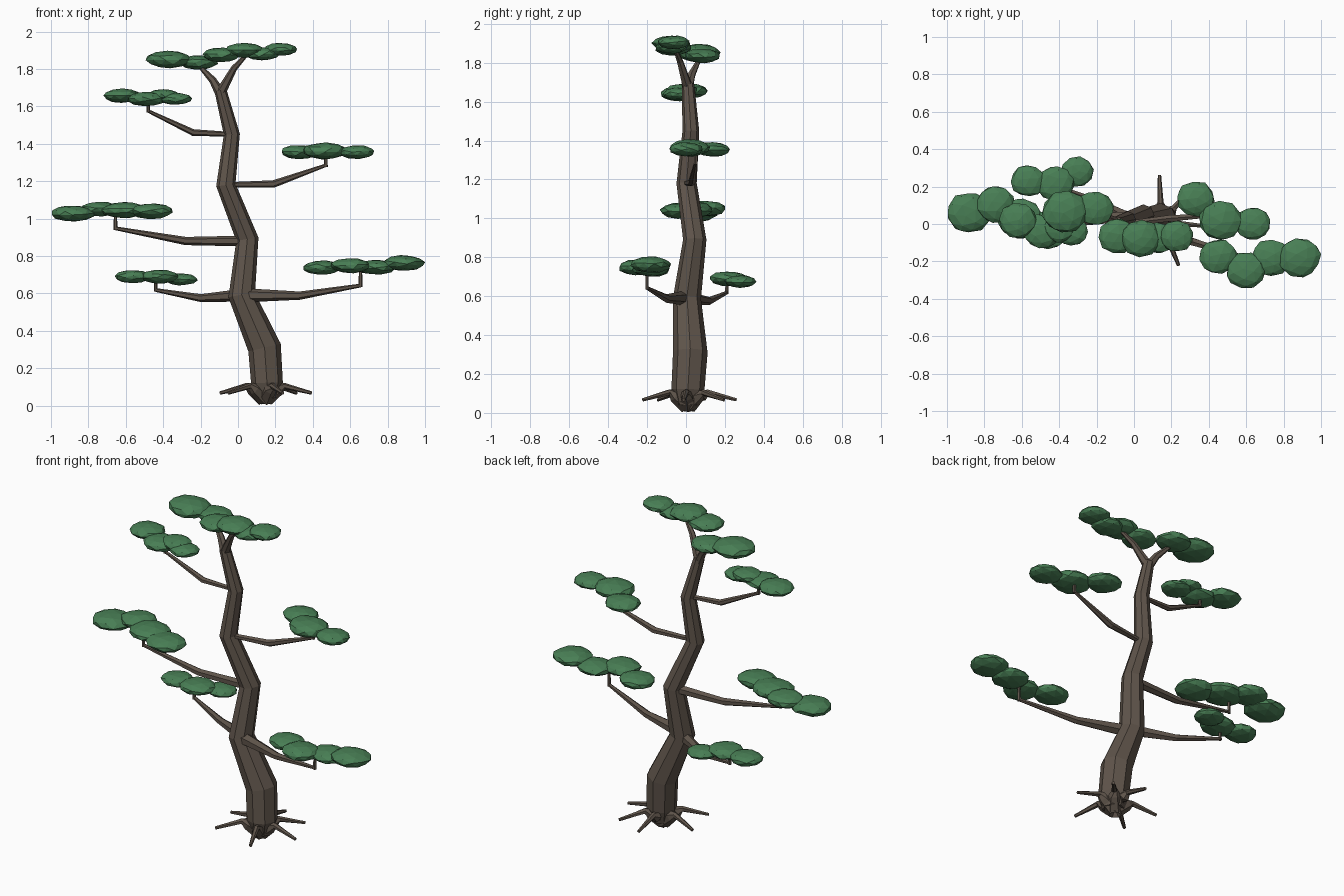
import bpy, bmesh, math, random
from mathutils import Vector, Matrix

if "Cube" in bpy.data.objects:
    bpy.data.objects.remove(bpy.data.objects["Cube"])

random.seed(4)


def material(name, rgb):
    m = bpy.data.materials.new(name)
    m.diffuse_color = (*rgb, 1)
    m.use_nodes = True
    m.node_tree.nodes["Principled BSDF"].inputs["Base Color"].default_value = m.diffuse_color
    return m


bark = material("bark", (0.115, 0.09, 0.07))
leaf = material("leaf", (0.065, 0.21, 0.09))


def finish(bm, name, mat):
    bmesh.ops.recalc_face_normals(bm, faces=bm.faces)
    me = bpy.data.meshes.new(name)
    bm.to_mesh(me)
    bm.free()
    me.materials.append(mat)
    ob = bpy.data.objects.new(name, me)
    bpy.context.collection.objects.link(ob)
    return ob


def tube(bm, path, radii, sides):
    """Sweep a polygon ring along a path with a radius per point."""
    pts = [Vector(p) for p in path]
    rings = []
    for i, p in enumerate(pts):
        t = Vector()
        if i > 0:
            t += (p - pts[i - 1]).normalized()
        if i < len(pts) - 1:
            t += (pts[i + 1] - p).normalized()
        t.normalize()
        ref = Vector((0, 1, 0)) if abs(t.y) < 0.85 else Vector((0, 0, 1))
        u = ref.cross(t).normalized()
        v = t.cross(u)
        rings.append([bm.verts.new(p + radii[i] * (u * math.cos(a) + v * math.sin(a)))
                      for a in (2 * math.pi * k / sides for k in range(sides))])
    for a, b in zip(rings, rings[1:]):
        for k in range(sides):
            j = (k + 1) % sides
            bm.faces.new((a[k], a[j], b[j], b[k]))
    bm.faces.new(rings[0])
    bm.faces.new(rings[-1])


# Winding trunk
bm = bmesh.new()
tube(bm, [(.155, .01, .04), (.155, .01, .12), (.142, .022, .31), (.02, .005, .59),
          (.05, .045, .89), (-.065, .003, 1.18), (-.033, .025, 1.45), (-.095, .01, 1.69)],
     [.06, .085, .089, .072, .06, .052, .043, .032], 8)
finish(bm, "trunk", bark)

# Forked top
bm = bmesh.new()
tube(bm, [(-.095, .01, 1.67), (-.135, .03, 1.74), (-.21, .07, 1.82)], [.028, .02, .01], 6)
tube(bm, [(-.095, .01, 1.67), (-.02, -.03, 1.805), (.05, -.06, 1.88)], [.028, .017, .009], 6)
finish(bm, "top_fork", bark)

# Roots spreading from the base
bm = bmesh.new()
for deg in (-68, -5, 48, 92, 165, 218):
    d = Vector((math.cos(math.radians(deg)), math.sin(math.radians(deg)), 0))
    c = Vector((.145, .01, 0))
    up = Vector((0, 0, 1))
    tube(bm, [c + d * .005 + up * .04, c + d * .075 + up * .09, c + d * .105 + up * .105,
              c + d * .25 + up * .067], [.045, .034, .017, .009], 6)
finish(bm, "roots", bark)

# Branches, each with a short upright twig at its tip
branches = {
    "low_right_branch": ([(.03, -.01, .59), (.33, -.1, .588), (.655, -.2, .642)], (.038, .022, .01), .09),
    "low_left_branch": ([(.02, .01, .59), (-.2, .12, .575), (-.44, .21, .618)], (.034, .021, .01), .06),
    "middle_left_branch": ([(.05, .045, .88), (-.28, .035, .88), (-.655, .03, .948)], (.029, .022, .01), .07),
    "upper_right_branch": ([(-.065, .0, 1.18), (.19, .03, 1.185), (.47, .05, 1.285)], (.014, .02, .009), .05),
    "upper_left_branch": ([(-.033, .025, 1.45), (-.24, .01, 1.46), (-.48, -.01, 1.575)], (.013, .018, .009), .05),
}
for name, (path, radii, rise) in branches.items():
    bm = bmesh.new()
    tube(bm, path, radii, 6)
    x, y, z = path[-1]
    tube(bm, [(x, y, z - .008), (x, y, z + rise)], [.01, .009], 6)
    finish(bm, name, bark)

# Flat foliage pads: (x, y, z, radius) per clump
pads = {
    "low_right_pad": [(.45, -.175, .738, .1), (.6, -.25, .748, .105), (.735, -.18, .74, .105), (.885, -.18, .762, .11)],
    "low_left_pad": [(-.565, .23, .69, .092), (-.42, .215, .69, .1), (-.305, .28, .675, .085)],
    "middle_left_pad": [(-.885, .06, 1.027, .115), (-.74, .105, 1.05, .105), (-.61, .03, 1.045, .115),
                        (-.46, -.03, 1.04, .11)],
    "upper_right_pad": [(.33, .135, 1.355, .1), (.46, .02, 1.362, .115), (.635, 0, 1.355, .095)],
    "upper_left_pad": [(-.62, .02, 1.657, .1), (-.49, -.04, 1.64, .1), (-.4, -.02, 1.66, .085), (-.335, -.04, 1.64, .085)],
    "crown_left_pad": [(-.37, .065, 1.85, .12), (-.21, .085, 1.835, .1)],
    "crown_right_pad": [(-.09, -.065, 1.875, .1), (.035, -.075, 1.9, .105), (.13, -.075, 1.88, .09),
                        (.23, -.065, 1.905, .09)],
}
for name, clumps in pads.items():
    bm = bmesh.new()
    for x, y, z, r in clumps:
        m = (Matrix.Translation((x, y, z)) @ Matrix.Diagonal((1.02, .93, .38, 1))
             @ Matrix.Rotation(random.uniform(0, 6.28), 4, 'Z')
             @ Matrix.Rotation(random.uniform(-.5, .5), 4, 'X'))
        res = bmesh.ops.create_icosphere(bm, subdivisions=2, radius=r, matrix=m)
        for v in res["verts"]:
            c = Vector((x, y, z))
            v.co = c + (v.co - c) * random.uniform(.96, 1.06)
    finish(bm, name, leaf)
